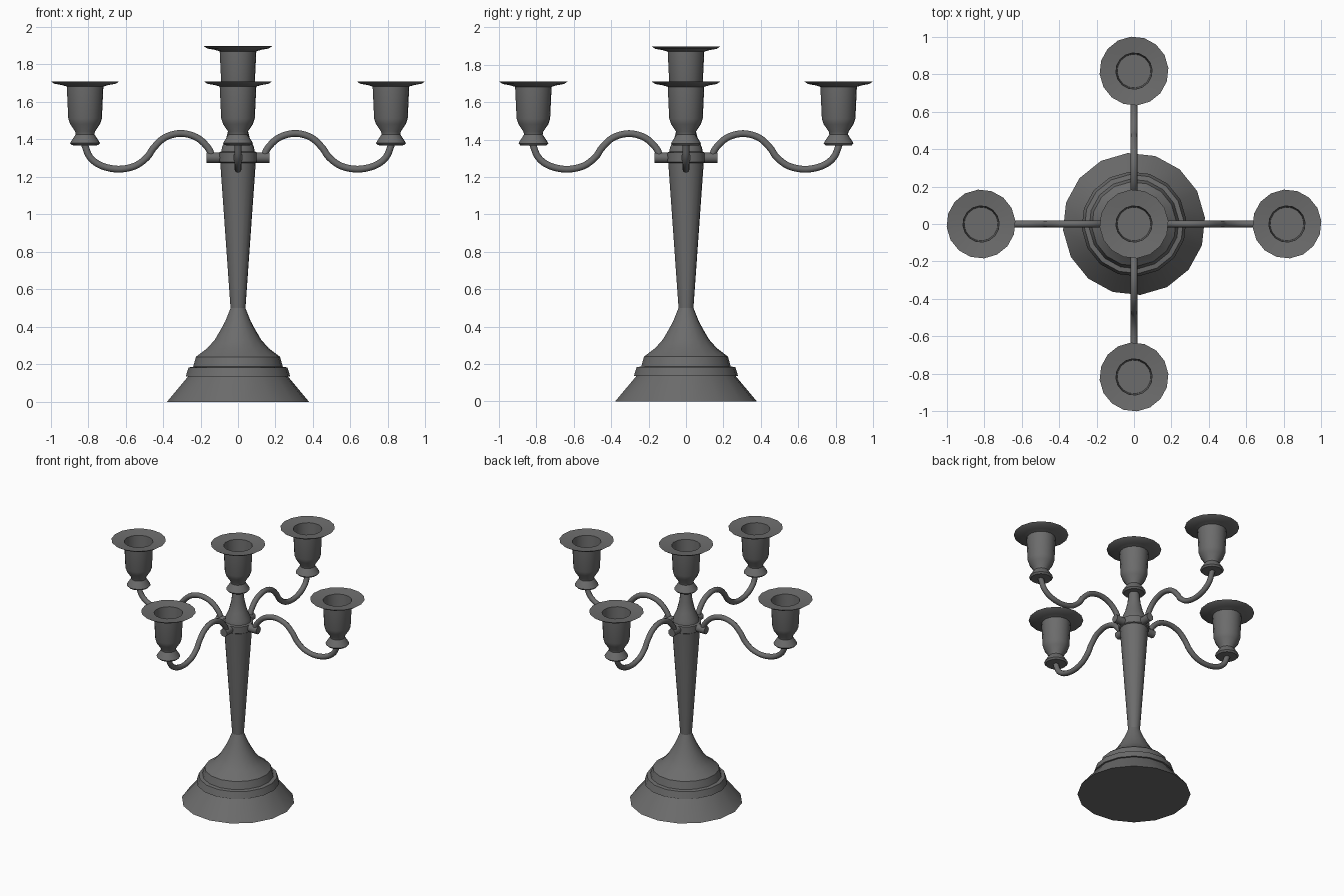
import bpy, math
from mathutils import Matrix, Vector

cube = bpy.data.objects.get("Cube")
if cube:
    bpy.data.objects.remove(cube)

metal = bpy.data.materials.new("dark grey metal")
metal.use_nodes = True
metal.diffuse_color = (0.15, 0.15, 0.15, 1)
metal.node_tree.nodes["Principled BSDF"].inputs["Base Color"].default_value = (0.15, 0.15, 0.15, 1)


def add_mesh(name, verts, faces, angle=35):
    mesh = bpy.data.meshes.new(name)
    mesh.from_pydata(verts, [], faces)
    mesh.materials.append(metal)
    obj = bpy.data.objects.new(name, mesh)
    bpy.context.collection.objects.link(obj)
    bpy.ops.object.select_all(action='DESELECT')
    obj.select_set(True)
    bpy.context.view_layer.objects.active = obj
    bpy.ops.object.shade_smooth_by_angle(angle=math.radians(angle))
    return obj


def loft(name, rings, angle=35):
    """Skin equal rings of points and cap both ends."""
    n = len(rings[0])
    verts = [p for ring in rings for p in ring]
    faces = [(i * n + j, i * n + (j + 1) % n, (i + 1) * n + (j + 1) % n, (i + 1) * n + j)
             for i in range(len(rings) - 1) for j in range(n)]
    faces.append(tuple(reversed(range(n))))
    faces.append(tuple(range(len(verts) - n, len(verts))))
    return add_mesh(name, verts, faces, angle)


def lathe(name, profile, sides=16, turn=5):
    """Revolve (radius, height) points, listed from the bottom up."""
    angles = [math.radians(turn) + math.tau * k / sides for k in range(sides)]
    return loft(name, [[(r * math.cos(a), r * math.sin(a), z) for a in angles]
                       for r, z in profile])


def tube(name, path, radius, sides=10):
    """Sweep a circle along a path in the XZ plane."""
    rings = []
    for i, p in enumerate(path):
        t = (path[min(i + 1, len(path) - 1)] - path[max(i - 1, 0)]).normalized()
        side = Vector((0, 1, 0))
        up = t.cross(side)
        rings.append([p + radius * (math.cos(a) * side + math.sin(a) * up)
                      for a in (math.tau * k / sides for k in range(sides))])
    return loft(name, rings, 50)


def smooth_path(points, steps=5):
    """Catmull-Rom curve through (x, z) points."""
    pts = [Vector((x, 0, z)) for x, z in points]
    pts = [2 * pts[0] - pts[1]] + pts + [2 * pts[-1] - pts[-2]]
    path = []
    for a, b, c, d in zip(pts, pts[1:], pts[2:], pts[3:]):
        for k in range(steps):
            t = k / steps
            path.append(0.5 * (2 * b + (c - a) * t + (2 * a - 5 * b + 4 * c - d) * t ** 2
                               + (3 * b - a - 3 * c + d) * t ** 3))
    return path + [pts[-2]]


# Stepped base and tapered stem
lathe("base", [(.38, 0), (.267, .135), (.28, .135), (.265, .183), (.24, .187), (.225, .24),
               (.165, .285), (.125, .33), (.095, .38), (.068, .43), (.04, .5)])
lathe("stem", [(.04, .5), (.095, 1.275)])
lathe("collar", [(.095, 1.275), (.103, 1.28), (.103, 1.33), (.09, 1.335), (.085, 1.36),
                 (.062, 1.41), (.045, 1.48), (.035, 1.56)])

# Candle cup with flared rim and recessed socket, measured from its foot
cup = [(.03, 0), (.07, .002), (.08, .013), (.075, .022), (.05, .06), (.053, .075), (.08, .115),
       (.09, .145), (.098, .315), (.125, .323), (.165, .33), (.184, .343),
       (.17, .341), (.097, .333), (.09, .2)]
lathe("centre_cup", [(r, z + 1.555) for r, z in cup])

# Four arms, each with a peg, a curved branch and a cup
wave = smooth_path([(.135, 1.3), (.16, 1.355), (.22, 1.41), (.305, 1.432), (.39, 1.41),
                    (.45, 1.355), (.485, 1.305), (.55, 1.258), (.64, 1.241),
                    (.73, 1.26), (.79, 1.305), (.82, 1.375)])
for k, side in enumerate(("left", "back", "right", "front")):
    spin = Matrix.Rotation(k * math.pi / 2, 4, 'Z')
    peg = tube(side + "_peg", [Vector((.08, 0, 1.303)), Vector((.168, 0, 1.303))], .028, 12)
    branch = tube(side + "_branch", wave, .019)
    holder = lathe(side + "_cup", [(r, z + 1.367) for r, z in cup])
    holder.data.transform(Matrix.Translation((.816, 0, 0)))
    for obj in (peg, branch, holder):
        obj.data.transform(spin)
